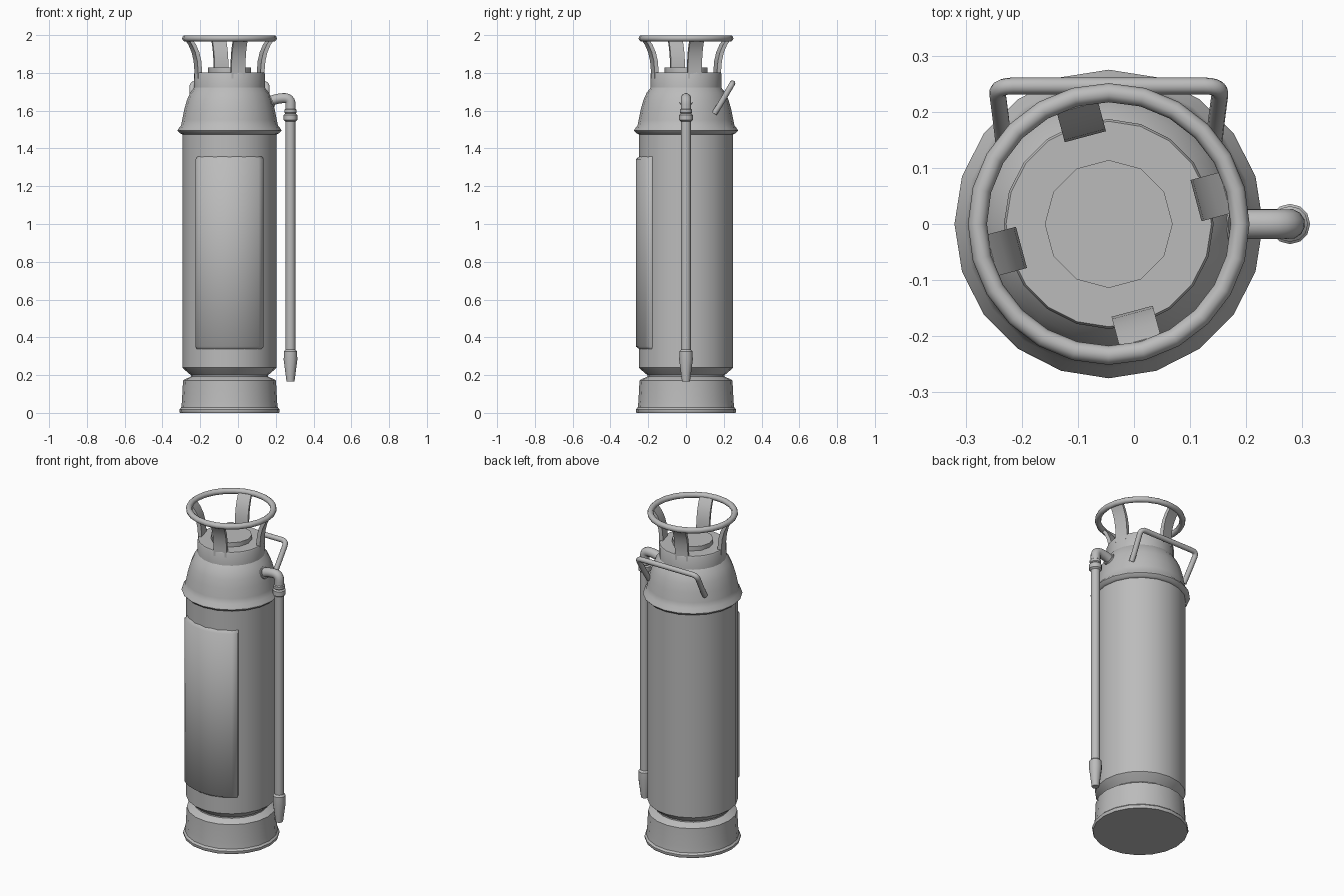
import bpy, bmesh, math
from mathutils import Vector, Matrix

cube = bpy.data.objects.get("Cube")
if cube:
    bpy.data.objects.remove(cube)

CX = -0.045          # axis of the tank
HX = 0.278           # axis of the hanging hose

grey = bpy.data.materials.new("plain grey")
grey.use_nodes = True
color = (0.5, 0.5, 0.5, 1)
grey.diffuse_color = color
grey.node_tree.nodes["Principled BSDF"].inputs["Base Color"].default_value = color


def finish(name, bm, angle=35):
    bmesh.ops.recalc_face_normals(bm, faces=bm.faces)
    mesh = bpy.data.meshes.new(name)
    bm.to_mesh(mesh)
    bm.free()
    obj = bpy.data.objects.new(name, mesh)
    bpy.context.collection.objects.link(obj)
    mesh.materials.append(grey)
    bpy.ops.object.select_all(action='DESELECT')
    obj.select_set(True)
    bpy.context.view_layer.objects.active = obj
    bpy.ops.object.shade_smooth_by_angle(angle=math.radians(angle))
    return obj


def bridge(bm, a, b, closed=True):
    n = len(a)
    for i in range(n if closed else n - 1):
        j = (i + 1) % n
        bm.faces.new((a[i], a[j], b[j], b[i]))


def lathe(name, profile, x, sides):
    """Turn (radius, height) points about a vertical axis and cap the ends."""
    bm = bmesh.new()
    rings = []
    for r, z in profile:
        rings.append([bm.verts.new((x + r * math.cos(math.tau * i / sides),
                                    r * math.sin(math.tau * i / sides), z))
                      for i in range(sides)])
    for a, b in zip(rings, rings[1:]):
        bridge(bm, a, b)
    bm.faces.new(rings[0])
    bm.faces.new(rings[-1])
    return finish(name, bm)


def rounded(points, radius, steps=5):
    """Round the inner corners of a path."""
    pts = [Vector(p) for p in points]
    out = [pts[0]]
    for a, b, c in zip(pts, pts[1:], pts[2:]):
        p = b + (a - b).normalized() * radius
        q = b + (c - b).normalized() * radius
        for i in range(steps + 1):
            t = i / steps
            out.append(p * (1 - t) ** 2 + b * 2 * t * (1 - t) + q * t * t)
    return out + [pts[-1]]


def tube(name, path, radius, sides=12):
    bm = bmesh.new()
    rings = []
    for i, p in enumerate(path):
        d = (path[min(i + 1, len(path) - 1)] - path[max(i - 1, 0)]).normalized()
        if i == 0:
            u = d.orthogonal().normalized()
        u = (u - d * u.dot(d)).normalized()
        v = d.cross(u)
        rings.append([bm.verts.new(p + radius * (u * math.cos(math.tau * k / sides)
                                                 + v * math.sin(math.tau * k / sides)))
                      for k in range(sides)])
    for a, b in zip(rings, rings[1:]):
        bridge(bm, a, b)
    bm.faces.new(rings[0])
    bm.faces.new(rings[-1])
    return finish(name, bm, 50)


# Tank parts
lathe("base", [(0.262, 0), (0.266, 0.008), (0.266, 0.018), (0.256, 0.028),
               (0.252, 0.06), (0.246, 0.172), (0.238, 0.177), (0.205, 0.192),
               (0.205, 0.21)], CX, 20)
lathe("tank_body", [(0.205, 0.2), (0.24, 0.23), (0.25, 0.24), (0.25, 1.49)], CX, 20)
lathe("shoulder", [(0.25, 1.475), (0.262, 1.48), (0.275, 1.494), (0.272, 1.503),
                   (0.257, 1.52), (0.251, 1.55), (0.24, 1.605), (0.226, 1.655),
                   (0.208, 1.695), (0.187, 1.722)], CX, 20)
lathe("neck", [(0.187, 1.7), (0.187, 1.795), (0.183, 1.802)], CX, 20)
lathe("cap", [(0.114, 1.79), (0.114, 1.828)], CX, 12)

# Guard ring with four flared legs
bm = bmesh.new()
rings = []
for i in range(24):
    t = math.tau * i / 24
    rings.append([bm.verts.new((CX + (0.234 + 0.017 * math.cos(k * math.tau / 10)) * math.cos(t),
                                (0.234 + 0.017 * math.cos(k * math.tau / 10)) * math.sin(t),
                                1.983 + 0.017 * math.sin(k * math.tau / 10)))
                  for k in range(10)])
for a, b in zip(rings, rings[1:] + rings[:1]):
    bridge(bm, a, b)
finish("guard_ring", bm, 50)

leg_path = [(0.172, 1.77), (0.172, 1.82), (0.176, 1.865), (0.187, 1.91),
            (0.205, 1.95), (0.226, 1.98)]
for n in range(4):
    bm = bmesh.new()
    turn = Matrix.Translation((CX, 0, 0)) @ Matrix.Rotation(math.radians(15 + 90 * n), 4, 'Z')
    loops = []
    for r, z in leg_path:
        corners = ((r - 0.011, -0.038), (r + 0.011, -0.038),
                   (r + 0.011, 0.038), (r - 0.011, 0.038))
        loops.append([bm.verts.new(turn @ Vector((x, y, z))) for x, y in corners])
    for a, b in zip(loops, loops[1:]):
        bridge(bm, a, b)
    bm.faces.new(loops[0])
    bm.faces.new(loops[-1])
    finish("guard_leg_%d" % (n + 1), bm)

# Rear carrying handle
half = [(0.188, 0.15, 1.585), (0.192, 0.185, 1.64), (0.2, 0.246, 1.745)]
handle = [(CX - x, y, z) for x, y, z in half] + [(CX + x, y, z) for x, y, z in reversed(half)]
tube("handle", rounded(handle, 0.03), 0.015)

# Outlet elbow, hose and nozzle
tube("outlet_elbow", rounded([(0.13, 0, 1.63), (0.2, 0, 1.664), (HX, 0, 1.668),
                              (HX, 0, 1.57)], 0.035, 6), 0.027)
tube("outlet_collar", [Vector((0.15, 0, 1.641)), Vector((0.182, 0, 1.655))], 0.036)
lathe("hose_coupling", [(0.026, 1.61), (0.032, 1.605), (0.032, 1.59), (0.028, 1.585),
                        (0.036, 1.578), (0.036, 1.55), (0.026, 1.542)], HX, 12)
lathe("hose", [(0.026, 1.56), (0.026, 0.32)], HX, 12)
lathe("nozzle", [(0.026, 0.335), (0.035, 0.325), (0.036, 0.28), (0.021, 0.165)], HX, 12)

# Curved front panel with sloped edges, sunk into the tank
bm = bmesh.new()
limit = math.radians(44.5)
columns = [-1, -0.96] + [i / 5 for i in range(-4, 5)] + [0.96, 1]
rows = [(0.335, 0.244), (0.352, 0.266), (1.343, 0.266), (1.36, 0.244)]
grid = []
for z, r in rows:
    line = []
    for c in columns:
        rad = 0.244 if abs(c) == 1 else r
        line.append(bm.verts.new((CX + rad * math.sin(c * limit),
                                  -rad * math.cos(c * limit), z)))
    grid.append(line)
for a, b in zip(grid, grid[1:]):
    bridge(bm, a, b, closed=False)
panel = finish("front_panel", bm, 60)
if panel.data.polygons[len(panel.data.polygons) // 2].normal.y > 0:
    panel.data.flip_normals()
